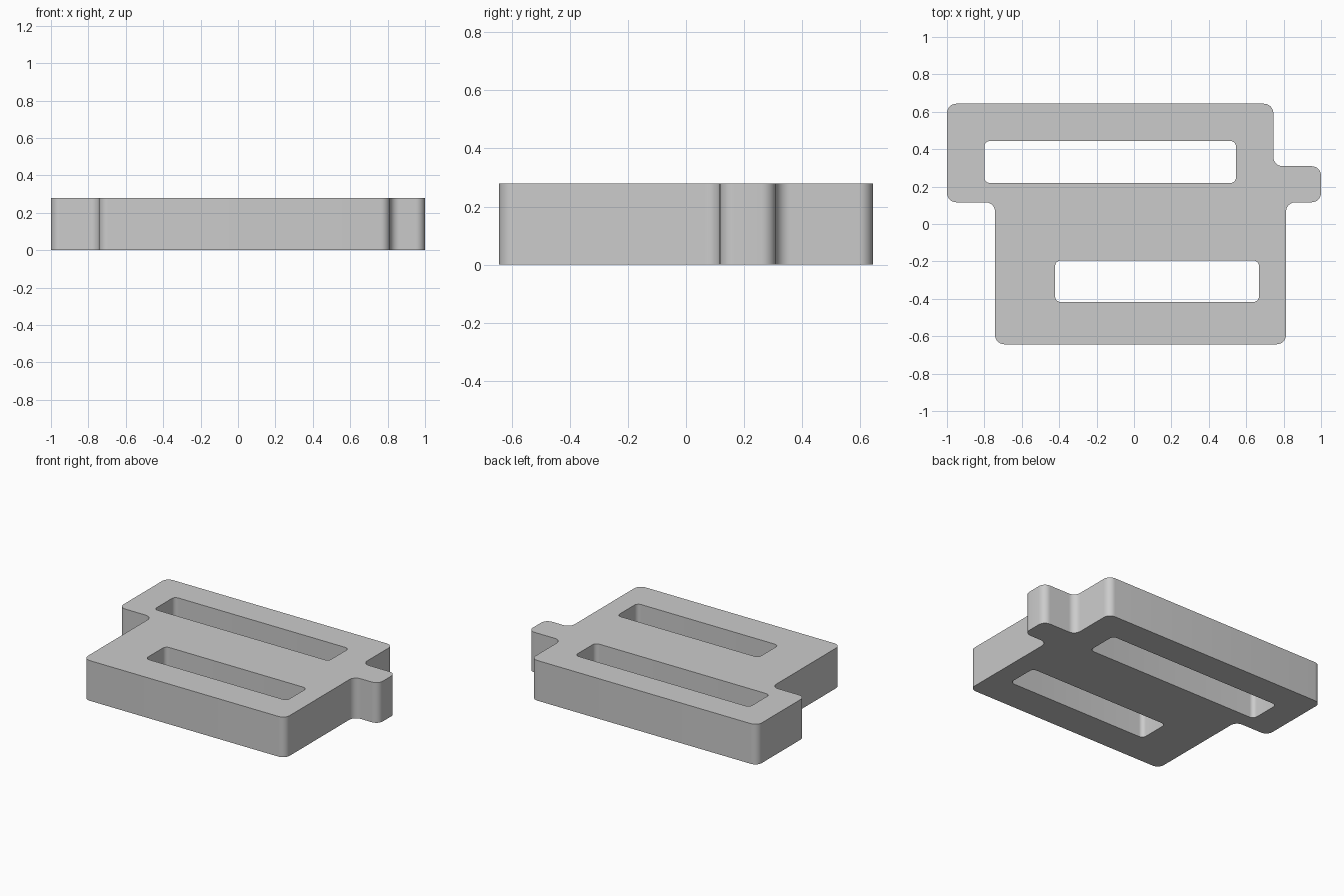
import bpy, bmesh, math
from mathutils import Vector

if "Cube" in bpy.data.objects:
    bpy.data.objects.remove(bpy.data.objects["Cube"])

HEIGHT = 0.28


def rounded_loop(points, radius, seg=8):
    """Round every right-angled corner, convex or concave, of a closed path."""
    out = []
    n = len(points)
    for i in range(n):
        p = Vector(points[i])
        a = (Vector(points[i - 1]) - p).normalized()
        b = (Vector(points[(i + 1) % n]) - p).normalized()
        centre = p + (a + b) * radius
        for k in range(seg + 1):
            t = math.pi / 2 * k / seg
            out.append(centre - b * radius * math.cos(t) - a * radius * math.sin(t))
    return out


def rect(x0, x1, y0, y1):
    return [(x0, y0), (x1, y0), (x1, y1), (x0, y1)]


# Stepped outer outline with side tab
outline = [(-0.743, -0.643), (0.813, -0.643), (0.813, 0.116), (1.0, 0.116),
           (1.0, 0.309), (0.745, 0.309), (0.745, 0.643), (-1.0, 0.643),
           (-1.0, 0.116), (-0.743, 0.116)]

# Outline and the two through slots
loops = [rounded_loop(outline, 0.05),
         rounded_loop(rect(-0.80, 0.545, 0.219, 0.444), 0.03),
         rounded_loop(rect(-0.422, 0.668, -0.417, -0.195), 0.03)]

bm = bmesh.new()
edges = []
for loop in loops:
    vs = [bm.verts.new((p.x, p.y, 0)) for p in loop]
    edges += [bm.edges.new((vs[i - 1], vs[i])) for i in range(len(vs))]

# Fill the profile and raise it to a solid plate
bmesh.ops.triangle_fill(bm, edges=edges, use_beauty=True, normal=(0, 0, 1))
res = bmesh.ops.extrude_face_region(bm, geom=bm.faces[:], use_keep_orig=True)
top = [g for g in res["geom"] if isinstance(g, bmesh.types.BMVert)]
bmesh.ops.translate(bm, verts=top, vec=(0, 0, HEIGHT))
bmesh.ops.recalc_face_normals(bm, faces=bm.faces[:])

mesh = bpy.data.meshes.new("slotted_plate")
bm.to_mesh(mesh)
bm.free()
plate = bpy.data.objects.new("slotted_plate", mesh)
bpy.context.collection.objects.link(plate)
bpy.context.view_layer.objects.active = plate
plate.select_set(True)
bpy.ops.object.shade_smooth_by_angle(angle=math.radians(30))
